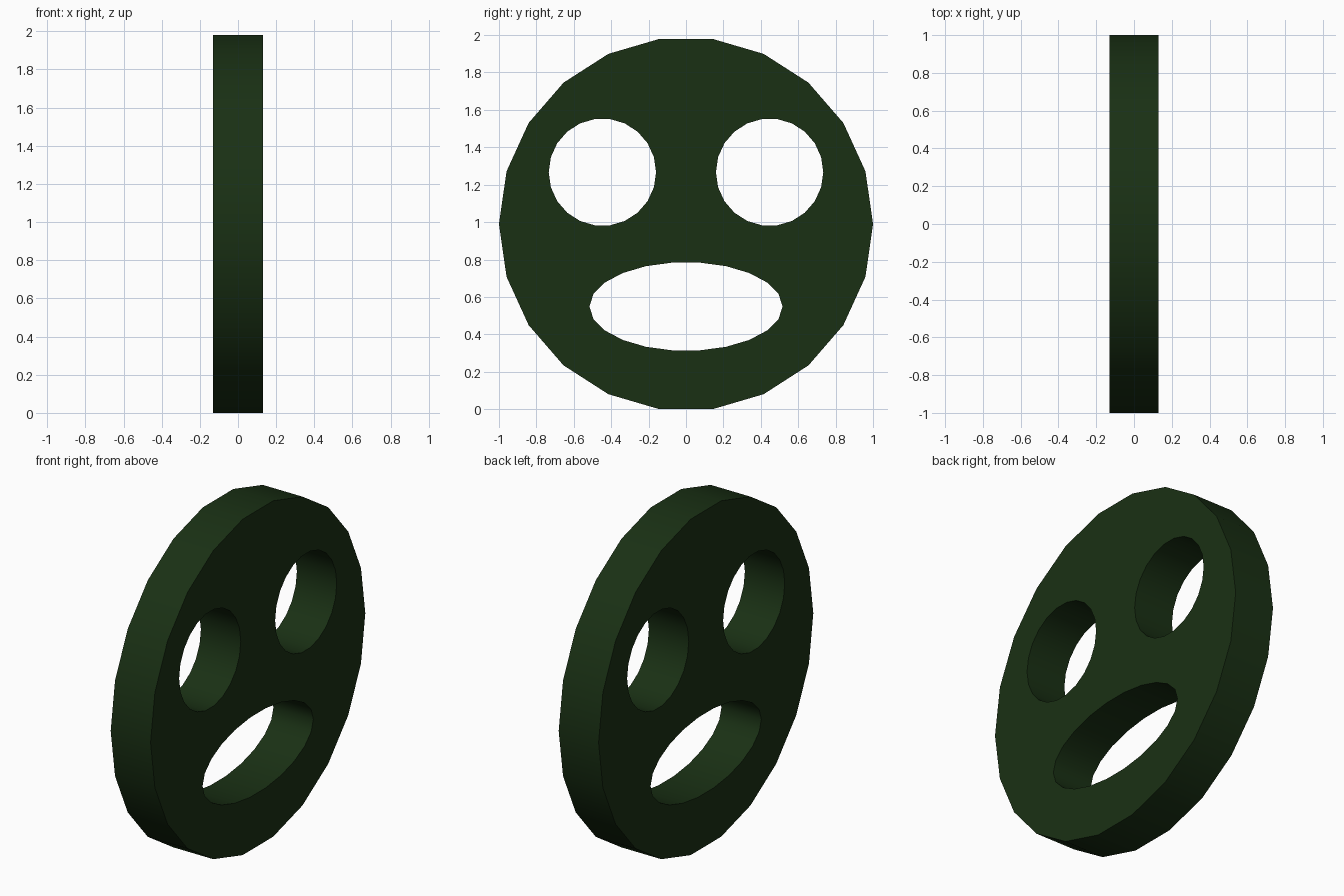
import bpy, math

if "Cube" in bpy.data.objects:
    bpy.data.objects.remove(bpy.data.objects["Cube"])

SIDES = 22
RADIUS = 1.0
HALF_THICKNESS = 0.13
MID_Z = RADIUS * math.cos(math.pi / SIDES)   # rests on its lowest flat side


def add_ellipse(curve, cy, cz, ry, rz):
    """Closed 22-sided outline, with a corner at each side."""
    spline = curve.splines.new('POLY')
    spline.points.add(SIDES - 1)
    spline.use_cyclic_u = True
    for i, p in enumerate(spline.points):
        a = 2 * math.pi * i / SIDES
        p.co = (cy + ry * math.cos(a), cz + rz * math.sin(a), 0, 1)


# Disc outline with eye and mouth holes, filled and given thickness
curve = bpy.data.curves.new("mask_profile", 'CURVE')
curve.dimensions = '2D'
curve.fill_mode = 'BOTH'
curve.extrude = HALF_THICKNESS
add_ellipse(curve, 0, MID_Z, RADIUS, RADIUS)
for side in (-1, 1):
    add_ellipse(curve, side * 0.447, 1.267, 0.287, 0.287)
add_ellipse(curve, 0, 0.549, 0.516, 0.237)

mask = bpy.data.objects.new("face_disc", curve)
bpy.context.collection.objects.link(mask)
mask.rotation_euler = (math.pi / 2, 0, math.pi / 2)

# Turn into a welded mesh
bpy.context.view_layer.objects.active = mask
mask.select_set(True)
bpy.ops.object.convert(target='MESH')
bpy.ops.object.mode_set(mode='EDIT')
bpy.ops.mesh.select_all(action='SELECT')
bpy.ops.mesh.remove_doubles(threshold=0.0005)
bpy.ops.mesh.normals_make_consistent(inside=False)
bpy.ops.object.mode_set(mode='OBJECT')
bpy.ops.object.transform_apply(location=False, rotation=True, scale=False)
bpy.ops.object.shade_smooth_by_angle(angle=math.radians(40))

# Dark green
green = bpy.data.materials.new("dark_green")
green.diffuse_color = (0.01, 0.03, 0.007, 1)
green.use_nodes = True
green.node_tree.nodes["Principled BSDF"].inputs["Base Color"].default_value = green.diffuse_color
mask.data.materials.clear()
mask.data.materials.append(green)
